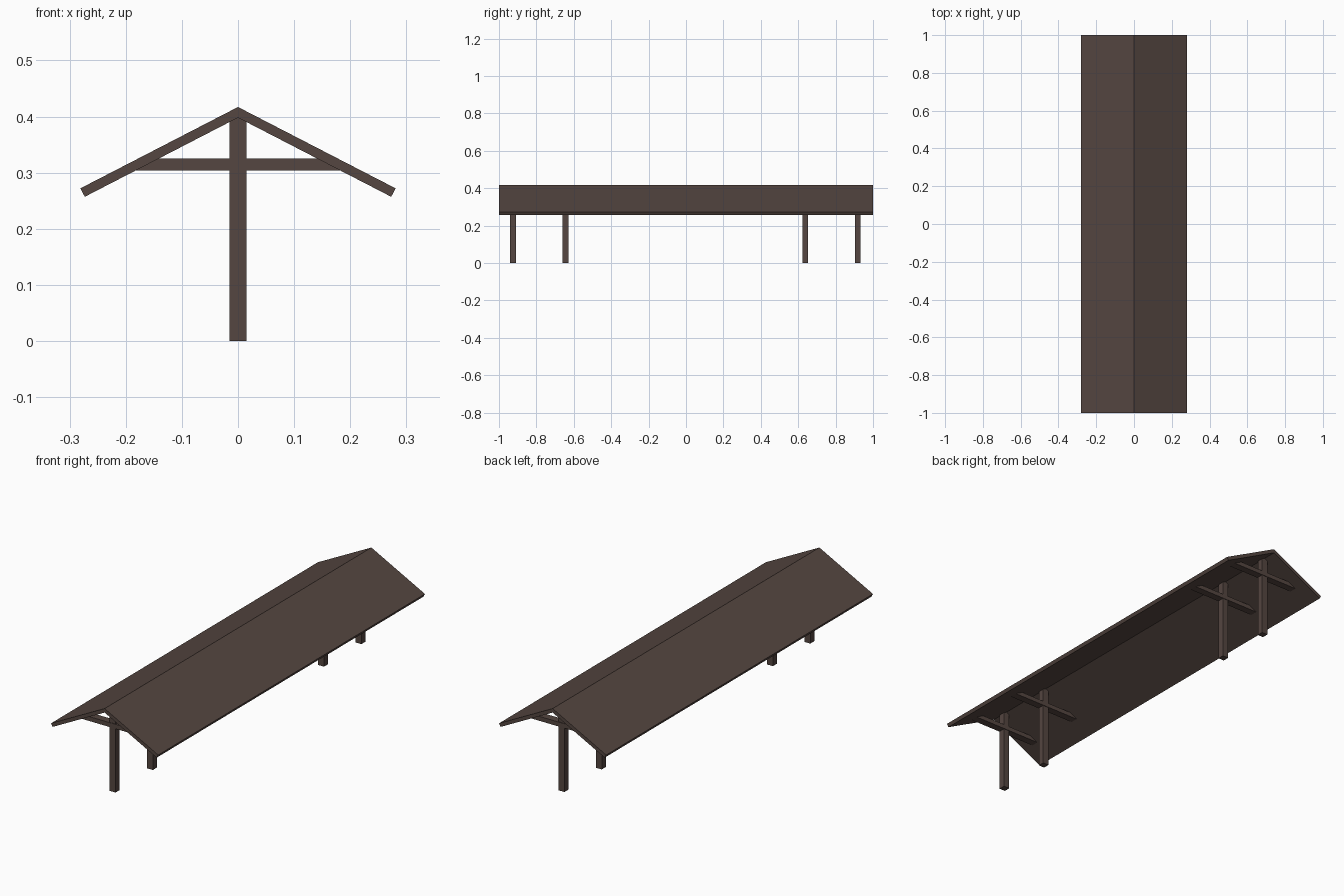
import bpy, bmesh, math

if "Cube" in bpy.data.objects:
    bpy.data.objects.remove(bpy.data.objects["Cube"])

wood = bpy.data.materials.new("dark brown wood")
wood.diffuse_color = (0.09, 0.061, 0.052, 1)
wood.use_nodes = True
wood.node_tree.nodes["Principled BSDF"].inputs["Base Color"].default_value = wood.diffuse_color


def extrude_y(name, profile, y0, y1):
    """Solid from an (x, z) outline swept along y."""
    bm = bmesh.new()
    face = bm.faces.new([bm.verts.new((x, y0, z)) for x, z in profile])
    out = bmesh.ops.extrude_face_region(bm, geom=[face])
    bmesh.ops.translate(bm, vec=(0, y1 - y0, 0),
                        verts=[v for v in out["geom"] if isinstance(v, bmesh.types.BMVert)])
    bmesh.ops.recalc_face_normals(bm, faces=bm.faces)
    mesh = bpy.data.meshes.new(name)
    bm.to_mesh(mesh)
    bm.free()
    mesh.materials.append(wood)
    obj = bpy.data.objects.new(name, mesh)
    bpy.context.collection.objects.link(obj)
    return obj


def box(name, x, y0, y1, z0, z1):
    return extrude_y(name, [(-x, z0), (x, z0), (x, z1), (-x, z1)], y0, y1)


# Gabled roof: one slab per slope, meeting at the ridge
for side, name in ((-1, "left_roof_slope"), (1, "right_roof_slope")):
    extrude_y(name, [(0, 0.417), (side * 0.281, 0.272),
                     (side * 0.273, 0.257), (0, 0.398)], -1, 1)

# Posts in two pairs, each with a crossbeam reaching the roof slopes
for i, y in enumerate((-0.925, -0.645, 0.638, 0.918), 1):
    box(f"post_{i}", 0.0155, y - 0.0155, y + 0.0155, 0, 0.402)
    extrude_y(f"crossbeam_{i}", [(-0.184, 0.304), (0.184, 0.304),
                                 (0.152, 0.325), (-0.152, 0.325)], y - 0.018, y + 0.018)
